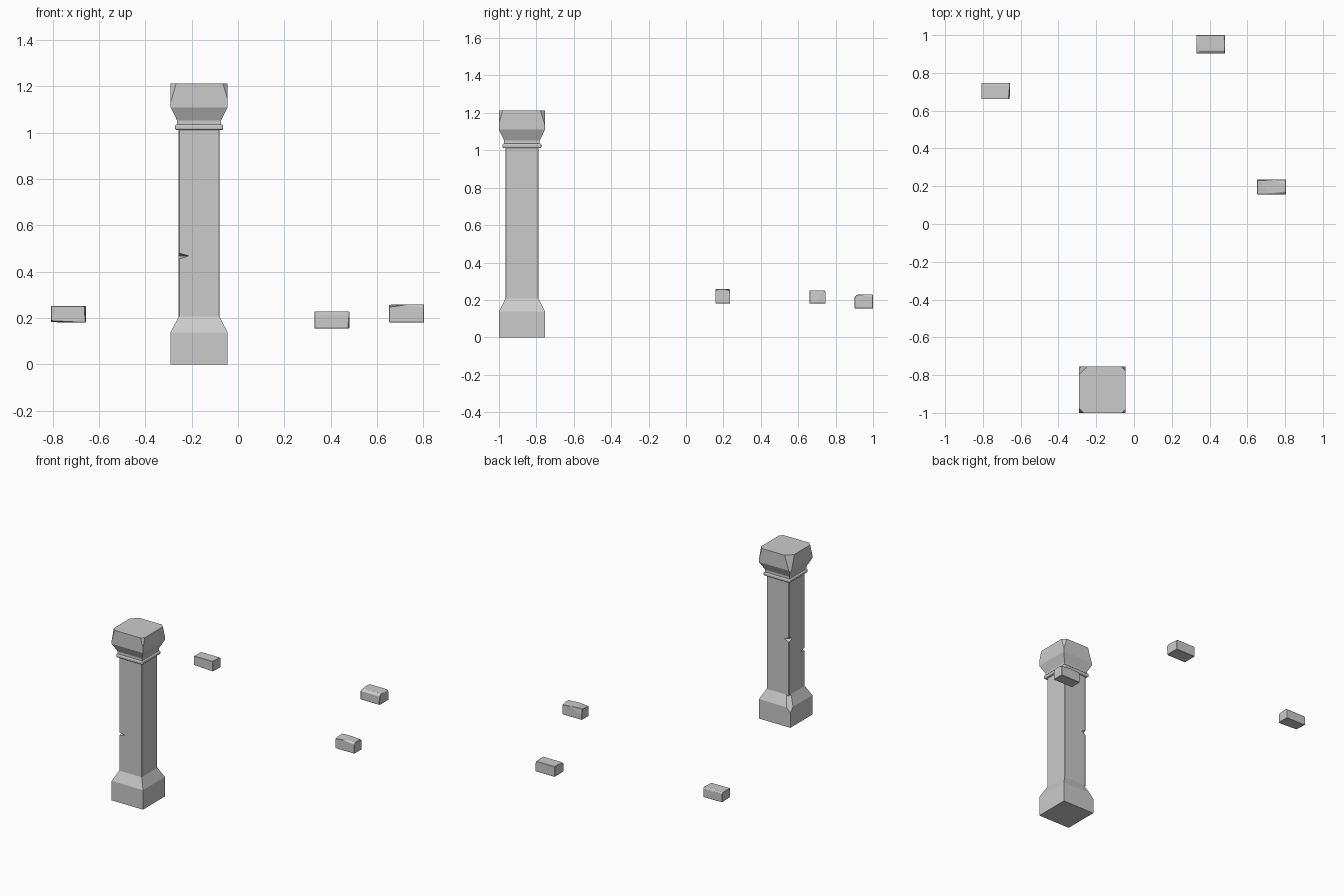
import bpy, bmesh
from mathutils import Vector

if "Cube" in bpy.data.objects:
    bpy.data.objects.remove(bpy.data.objects["Cube"])

CX, CY = -0.168, -0.877


def finish(bm, name):
    bmesh.ops.recalc_face_normals(bm, faces=bm.faces)
    me = bpy.data.meshes.new(name)
    bm.to_mesh(me)
    bm.free()
    ob = bpy.data.objects.new(name, me)
    bpy.context.collection.objects.link(ob)
    return ob


def chip(bm, point, normal):
    # slice off everything beyond a plane and close the cut
    bmesh.ops.bisect_plane(bm, geom=bm.verts[:] + bm.edges[:] + bm.faces[:],
                           plane_co=point, plane_no=Vector(normal).normalized(), clear_outer=True)
    rim = [e for e in bm.edges if e.is_boundary]
    if rim:
        bmesh.ops.holes_fill(bm, edges=rim, sides=0)


def square_stack(levels):
    # square cross-sections given as (half width, height)
    bm = bmesh.new()
    rings = [[bm.verts.new((CX + sx * w, CY + sy * w, z))
              for sx, sy in ((-1, -1), (1, -1), (1, 1), (-1, 1))] for w, z in levels]
    for a, b in zip(rings, rings[1:]):
        for i in range(4):
            j = (i + 1) % 4
            bm.faces.new((a[i], a[j], b[j], b[i]))
    bm.faces.new(rings[0][::-1])
    bm.faces.new(rings[-1])
    return bm


def bevel(ob, width, segments=1):
    m = ob.modifiers.new("edge_wear", 'BEVEL')
    m.width, m.segments = width, segments


def notch(ob, x, y, z, r, h):
    # diamond-shaped cutter centred on a vertical edge
    bm = bmesh.new()
    for d in ((r, 0, 0), (-r, 0, 0), (0, r, 0), (0, -r, 0), (0, 0, h), (0, 0, -h)):
        bm.verts.new(Vector((x, y, z)) + Vector(d))
    bmesh.ops.convex_hull(bm, input=bm.verts[:])
    cutter = finish(bm, "notch_cutter")
    cutter.hide_render = True
    cutter.hide_set(True)
    m = ob.modifiers.new("notch", 'BOOLEAN')
    m.object, m.operation, m.solver = cutter, 'DIFFERENCE', 'EXACT'


# column base with a chipped back-left shoulder
bm = square_stack([(0.123, 0), (0.123, 0.138), (0.088, 0.207)])
chip(bm, (CX - 0.108, CY + 0.108, 0.138), (-1, 1, 0.9))
finish(bm, "column_base")

# shaft with two notched corners
shaft = finish(square_stack([(0.088, 0.2), (0.088, 1.02)]), "column_shaft")
bevel(shaft, 0.003)
notch(shaft, CX - 0.088, CY - 0.088, 0.468, 0.045, 0.013)
notch(shaft, CX - 0.088, CY + 0.088, 0.6, 0.035, 0.018)

# rounded collar
collar = finish(square_stack([(0.104, 1.012), (0.104, 1.036)]), "column_collar")
bevel(collar, 0.008, 3)

# capital with worn corners
bm = square_stack([(0.095, 1.03), (0.095, 1.053), (0.123, 1.11), (0.123, 1.212)])
for sx, sy, cut in ((-1, 1, 0.022), (1, 1, 0.012), (-1, -1, 0.012), (1, -1, 0.01)):
    chip(bm, (CX + sx * (0.123 - cut), CY + sy * (0.123 - cut), 1.212), (sx, sy, 0.3))
finish(bm, "column_capital")


# loose bricks: bounds, then chips as (corner direction, distance inwards)
def brick(name, lo, hi, chips):
    lo, hi = Vector(lo), Vector(hi)
    mid, half = (lo + hi) / 2, (hi - lo) / 2
    bm = bmesh.new()
    bmesh.ops.create_cube(bm, size=2)
    for v in bm.verts:
        v.co = mid + Vector(v.co[i] * half[i] for i in range(3))
    for d, cut, tilt in chips:
        corner = mid + Vector(d[i] * half[i] for i in range(3))
        n = Vector(d[i] * tilt[i] for i in range(3)).normalized()
        chip(bm, corner - n * cut, n)
    bevel(finish(bm, name), 0.002)


brick("brick_left", (-0.808, 0.661, 0.181), (-0.657, 0.746, 0.251),
      [((-1, -1, -1), 0.006, (0.05, 0.05, 1)), ((1, -1, 1), 0.006, (1, 0.08, 0.06)),
       ((1, 1, 1), 0.008, (0.5, 1, 1)), ((-1, 1, 1), 0.006, (0, 1, 1))])
brick("brick_back", (0.330, 0.902, 0.155), (0.481, 1.0, 0.228),
      [((-1, -1, 1), 0.009, (0.4, 0.2, 1)), ((1, -1, 1), 0.009, (0, 0.8, 1)),
       ((1, 1, 1), 0.006, (1, 0.1, 0.4)), ((1, -1, -1), 0.005, (1, 0.3, 0.1))])
brick("brick_right", (0.652, 0.157, 0.181), (0.804, 0.236, 0.258),
      [((-1, -1, 1), 0.009, (0.12, 0.1, 1)), ((1, -1, 1), 0.009, (0.1, 0.9, 1)),
       ((1, 1, 1), 0.008, (0.1, 0.3, 1)), ((-1, 1, 1), 0.005, (0.05, 1, 0.1))])
